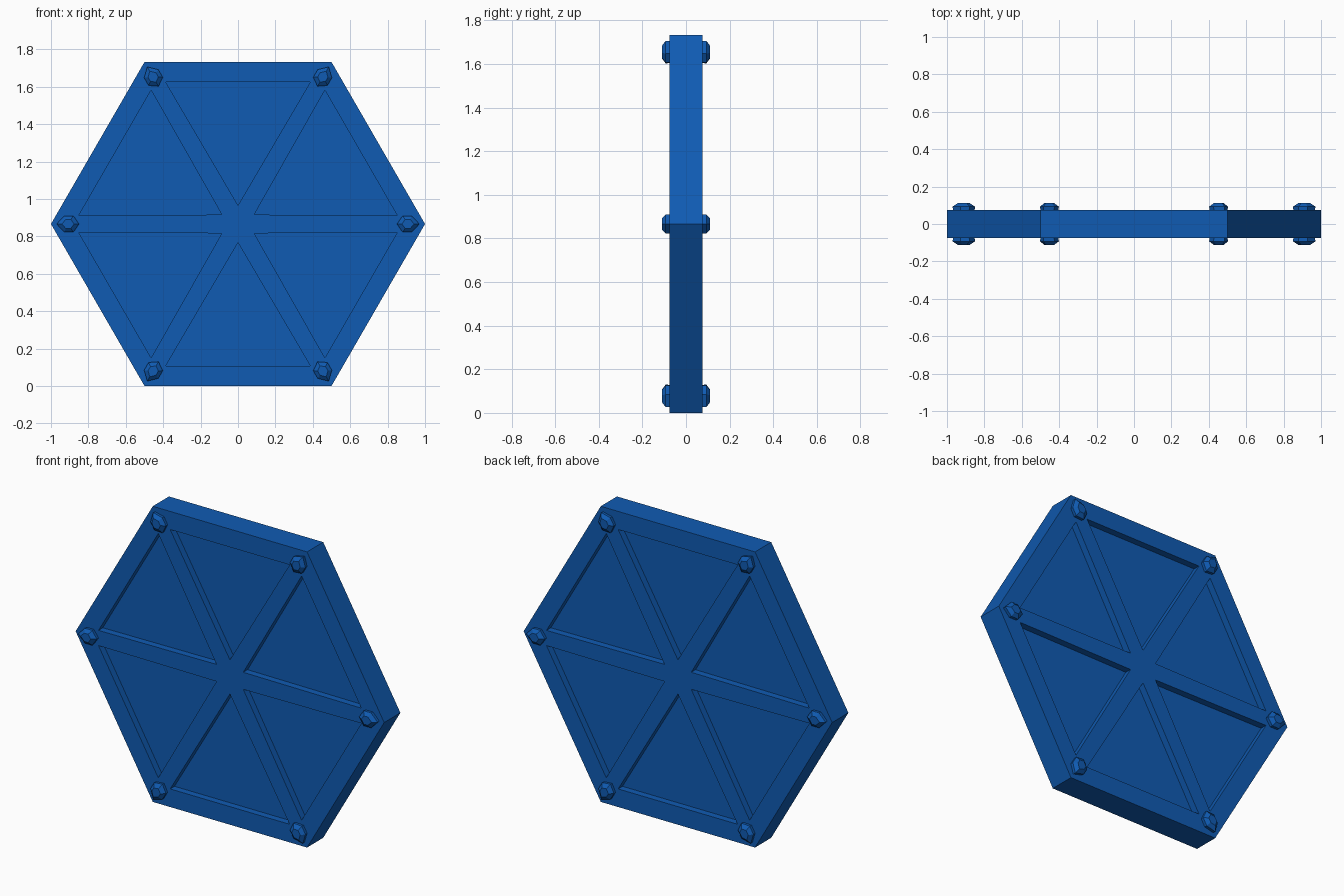
import bpy, bmesh
from math import sin, cos, radians, sqrt

if "Cube" in bpy.data.objects:
    bpy.data.objects.remove(bpy.data.objects["Cube"])

CZ = sqrt(3) / 2      # centre height of the hexagon
HALF = 0.075          # half thickness
DEPTH = 0.04          # recess depth

blue = bpy.data.materials.new("blue_paint")
blue.diffuse_color = (0.005, 0.105, 0.45, 1)
blue.use_nodes = True
blue.node_tree.nodes["Principled BSDF"].inputs["Base Color"].default_value = blue.diffuse_color


def polar(r, deg, y):
    a = radians(deg)
    return (r * cos(a), y, CZ + r * sin(a))


def finish(bm, name):
    bmesh.ops.remove_doubles(bm, verts=bm.verts, dist=1e-5)
    bmesh.ops.recalc_face_normals(bm, faces=bm.faces)
    me = bpy.data.meshes.new(name)
    bm.to_mesh(me)
    bm.free()
    ob = bpy.data.objects.new(name, me)
    bpy.context.collection.objects.link(ob)
    me.materials.append(blue)
    return ob


def face(bm, pts):
    bm.faces.new([bm.verts.new(p) for p in pts])


# Hexagonal panel: six sectors, each with a sunken triangle on both sides
bm = bmesh.new()
for i in range(6):
    a = 60 * i
    for s in (-1, 1):
        y, yin = s * HALF, s * (HALF - DEPTH)
        outer = [polar(0, 0, y), polar(1, a, y), polar(1, a + 60, y)]
        tri = [(0.10, a + 30), (0.853, a + 3), (0.853, a + 57)]
        rim = [polar(r, d, y) for r, d in tri]
        sunk = [polar(r, d, yin) for r, d in tri]
        for k in range(3):
            n = (k + 1) % 3
            face(bm, [outer[k], outer[n], rim[n], rim[k]])
            face(bm, [rim[k], rim[n], sunk[n], sunk[k]])
        face(bm, sunk)
    # Outer edge wall
    face(bm, [polar(1, a, -HALF), polar(1, a + 60, -HALF),
              polar(1, a + 60, HALF), polar(1, a, HALF)])
finish(bm, "hexagon_panel")

# Bolt heads: stretched hexagons with chamfered tops, pointing outward
PROFILE = [(0.06, 0), (0.018, 0.044), (-0.03, 0.044),
           (-0.06, 0), (-0.03, -0.044), (0.018, -0.044)]
for side, s in (("front", -1), ("back", 1)):
    for i in range(6):
        a = radians(60 * i)
        bm = bmesh.new()
        rings = []
        for scale, y in ((0.95, HALF - 0.01), (1, HALF + 0.018), (0.55, HALF + 0.036)):
            ring = []
            for u, v in PROFILE:
                u, v = 0.91 + u * scale, v * scale
                ring.append(bm.verts.new((u * cos(a) - v * sin(a), s * y,
                                          CZ + u * sin(a) + v * cos(a))))
            rings.append(ring)
        for lo, hi in zip(rings, rings[1:]):
            for k in range(6):
                n = (k + 1) % 6
                bm.faces.new([lo[k], lo[n], hi[n], hi[k]])
        bm.faces.new(rings[0])
        bm.faces.new(rings[-1])
        finish(bm, f"bolt_{side}_{i + 1}")
